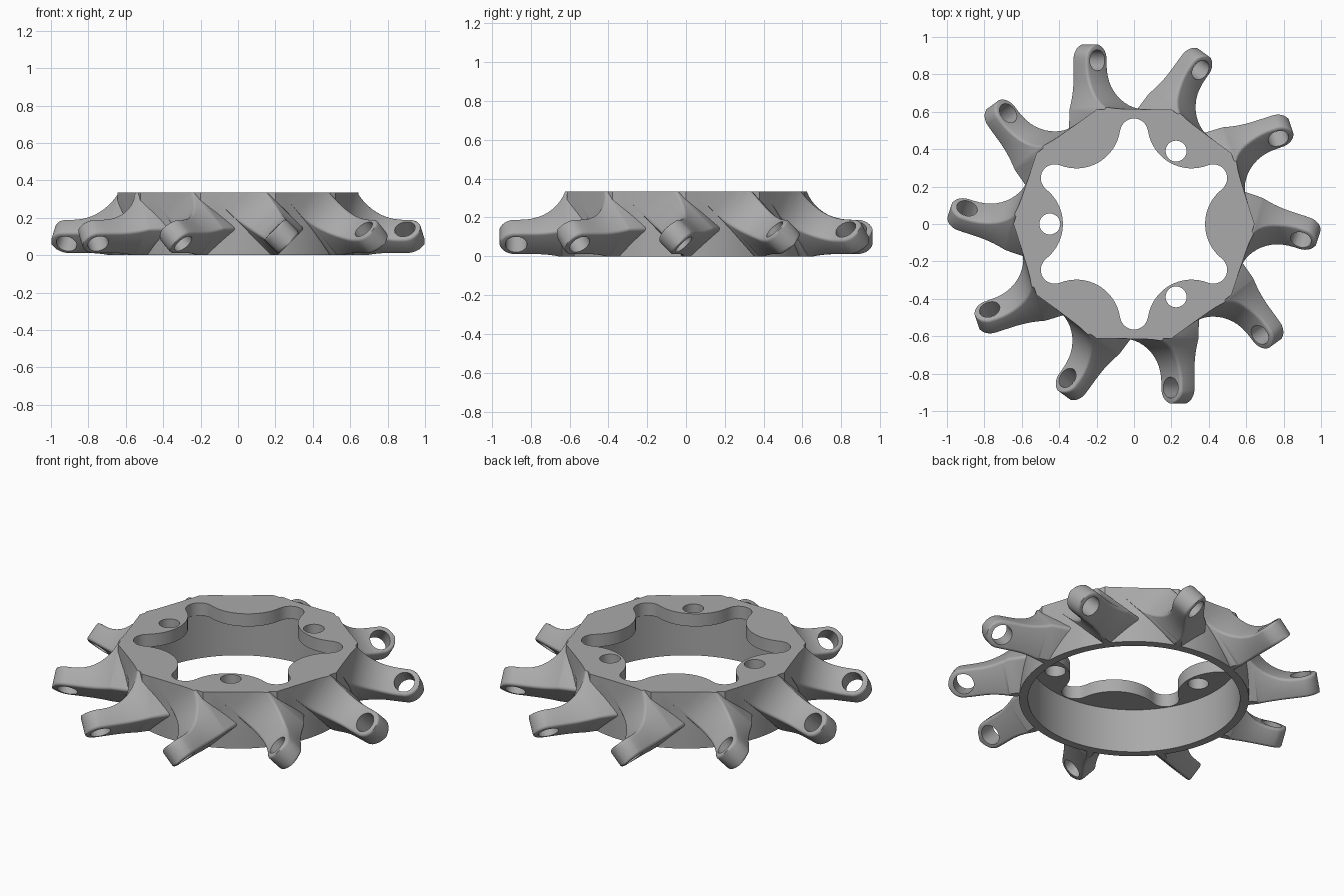
import bpy, bmesh
from math import sin, cos, pi, radians, sqrt, atan2
from mathutils import Vector, Matrix

cube = bpy.data.objects.get("Cube")
if cube:
    bpy.data.objects.remove(cube)

ARMS = 10
HEIGHT = 0.335
BORE, RING = 0.57, 0.617
WEB_Z = 0.26          # underside of the lobed flange
TIP_T, TIP_Z = 0.235, 0.10
HOLE_R = 0.88

metal = bpy.data.materials.new("satin grey metal")
metal.use_nodes = True
grey = (0.40, 0.40, 0.40, 1)
metal.diffuse_color = grey
metal.node_tree.nodes["Principled BSDF"].inputs["Base Color"].default_value = grey


def loft(name, sections):
    """Closed solid skinned through equal-length loops of points."""
    bm = bmesh.new()
    loops = [[bm.verts.new(p) for p in s] for s in sections]
    n = len(loops[0])
    for a, b in zip(loops, loops[1:]):
        for i in range(n):
            j = (i + 1) % n
            bm.faces.new((a[i], a[j], b[j], b[i]))
    bm.faces.new(loops[0][::-1])
    bm.faces.new(loops[-1])
    bmesh.ops.recalc_face_normals(bm, faces=bm.faces)
    me = bpy.data.meshes.new(name)
    bm.to_mesh(me)
    bm.free()
    ob = bpy.data.objects.new(name, me)
    bpy.context.scene.collection.objects.link(ob)
    return ob


def prism(name, outline, z0, z1):
    return loft(name, [[(x, y, z) for x, y in outline] for z in (z0, z1)])


def circle(r, n, x=0, y=0):
    return [(x + r * cos(2 * pi * i / n), y + r * sin(2 * pi * i / n)) for i in range(n)]


def boolean(target, tools, op):
    """Apply each tool in turn, with a second solver if the first yields nothing whole."""
    for tool in tools:
        for solver in ('MANIFOLD', 'EXACT'):
            mod = target.modifiers.new(op, 'BOOLEAN')
            mod.operation, mod.object, mod.solver = op, tool, solver
            bpy.context.view_layer.update()
            graph = bpy.context.evaluated_depsgraph_get()
            me = bpy.data.meshes.new_from_object(target.evaluated_get(graph), depsgraph=graph)
            target.modifiers.clear()
            if max((v.co.x for v in me.vertices), default=0) > BORE:
                target.data = me
                break
        bpy.data.objects.remove(tool)


# Ring body: round at the foot, ten flat sides at the top
def ring_loop(z, blend):
    pts = []
    for i in range(120):
        a = 2 * pi * i / 120
        off = a % (2 * pi / ARMS) - pi / ARMS
        r = RING + blend * (0.613 / cos(off) - RING)
        pts.append((r * cos(a), r * sin(a), z))
    return pts


body = loft("spider_ring", [ring_loop(-0.05, 0), ring_loop(0.12, 0),
                            ring_loop(0.25, 1), ring_loop(0.4, 1)])

# Arm stations: distance out and top of thickness, every distance different
FLARE_OUT, FLARE, END = 0.855, 0.24, 0.08
stations = [(0.45, 0.46), (0.611, 0.46)]
for k in range(12, -1, -1):
    a = k / 12 * pi / 2
    stations.append((FLARE_OUT - FLARE * sin(a), 0.055 + FLARE * (1 - cos(a))))
for k in range(1, 12):
    stations.append((HOLE_R + END * sin(k / 11.5 * pi / 2), 0.055))


def half_width(r):
    if r > HOLE_R:
        return sqrt(END ** 2 - (r - HOLE_R) ** 2)
    return END + 0.035 * min(1, max(0, (0.78 - r) / 0.18)) ** 2


def arm_section(r, top):
    """Rounded rectangle: u across the arm, n through its thickness."""
    w, low = half_width(r), -0.055
    c = min(0.016, w * 0.6)
    corners = [(w - c, top - c), (-w + c, top - c), (-w + c, low + c), (w - c, low + c)]
    pts = []
    for q, (u, n) in enumerate(corners):
        for s in range(4):
            a = radians(90 * q + 30 * s)
            pts.append((u + c * cos(a), n + c * sin(a)))
    return pts


def arm_frame(k):
    """Axes (out, across, normal), with the blade twisted 45 degrees."""
    s = sqrt(0.5)
    m = Matrix(((1, 0, 0, 0), (0, s, -s, TIP_T), (0, s, s, TIP_Z), (0, 0, 0, 1)))
    return Matrix.Rotation(2 * pi * (k + 0.5) / ARMS, 4, 'Z') @ m


arms, arm_holes = [], []
for k in range(ARMS):
    m = arm_frame(k)
    arms.append(loft("arm", [[m @ Vector((r, u, n)) for u, n in arm_section(r, t)]
                             for r, t in stations]))
    hole = prism("arm_hole", circle(0.056, 32, HOLE_R - 0.005), -0.1, 0.1)
    hole.data.transform(m)
    arm_holes.append(hole)
boolean(body, arms, 'UNION')

# Trim to the flat top and foot
boolean(body, [prism("trim", circle(1.6, 8), 0, HEIGHT)], 'INTERSECT')

# Lobed opening: wide lobes joined by tangent round pockets
LOBE_D, LOBE_R, POCKET_D, POCKET_R = 0.616, 0.236, 0.49, 0.074
outline = []
pocket = Vector((POCKET_D * cos(pi / 6), POCKET_D * sin(pi / 6)))
link = pocket - Vector((LOBE_D, 0))
tangent = atan2(link.y, link.x)
for k in range(6):
    turn = Matrix.Rotation(k * pi / 3, 2)
    for i in range(17):
        a = 2 * pi - tangent + (2 * tangent - 2 * pi) * i / 16
        outline.append(turn @ Vector((LOBE_D + LOBE_R * cos(a), LOBE_R * sin(a))))
    start = tangent - pi
    sweep = 2 * (pi / 6 - start)
    for i in range(1, 16):
        a = start + sweep * i / 16
        outline.append(turn @ (pocket + POCKET_R * Vector((cos(a), sin(a)))))

cutters = [prism("bore", circle(BORE, 96), -0.1, WEB_Z),
           prism("lobed_opening", outline, 0.2, 0.5)]
for a in (60, 180, 300):
    cutters.append(prism("bolt_hole", circle(0.056, 32, 0.45 * cos(radians(a)),
                                             0.45 * sin(radians(a))), 0.2, 0.5))
boolean(body, cutters + arm_holes, 'DIFFERENCE')

body.data.materials.clear()
body.data.materials.append(metal)
for p in body.data.polygons:
    p.material_index = 0
bpy.ops.object.select_all(action='DESELECT')
body.select_set(True)
bpy.context.view_layer.objects.active = body
bpy.ops.object.shade_smooth_by_angle(angle=radians(35))
